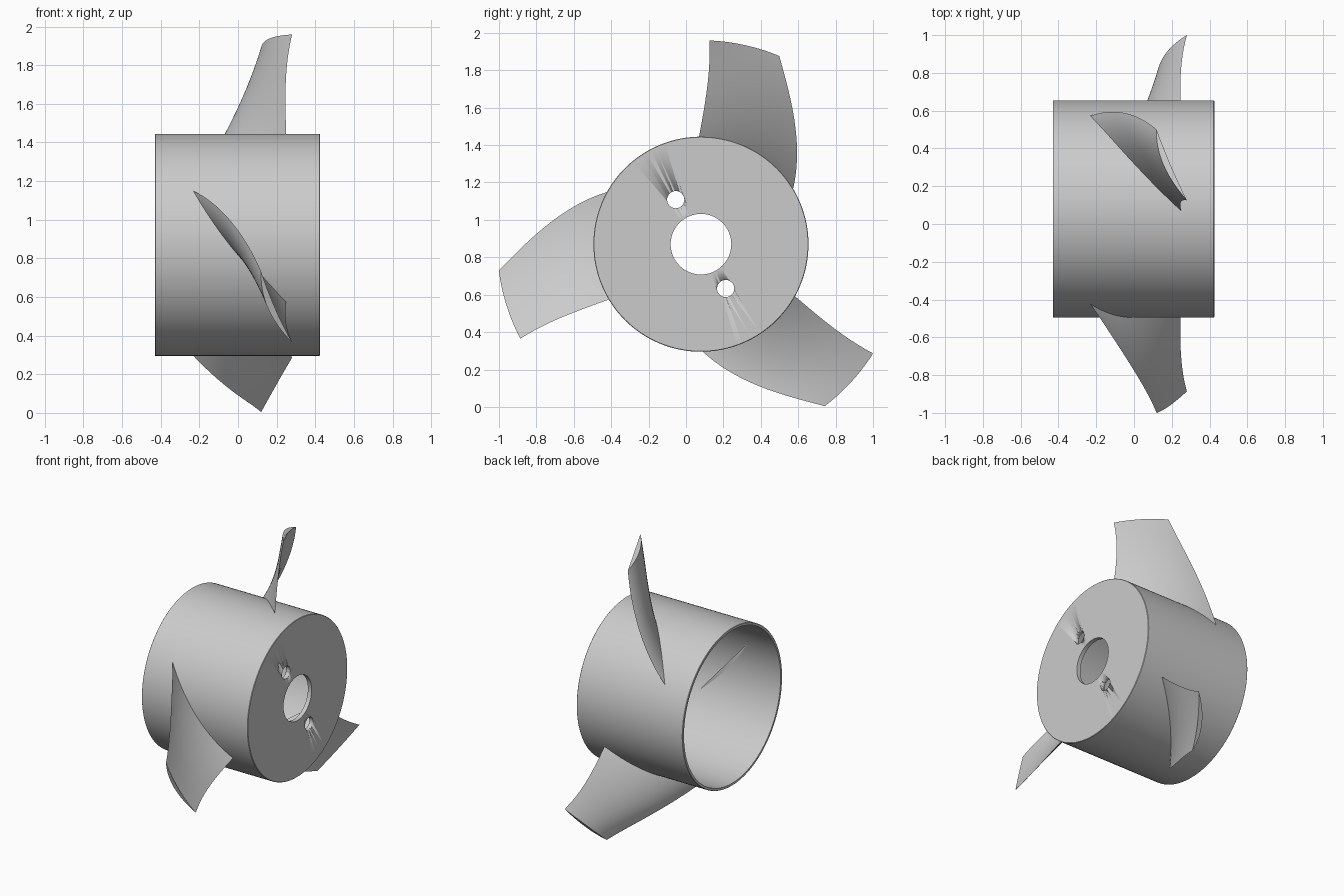
import bpy, bmesh, math
from mathutils import Matrix

if "Cube" in bpy.data.objects:
    bpy.data.objects.remove(bpy.data.objects["Cube"])

CY, CZ = 0.08, 0.87          # shaft axis position in y and z


def finish(name, bm, angle=35):
    bmesh.ops.recalc_face_normals(bm, faces=bm.faces[:])
    me = bpy.data.meshes.new(name)
    bm.to_mesh(me)
    bm.free()
    ob = bpy.data.objects.new(name, me)
    bpy.context.collection.objects.link(ob)
    bpy.ops.object.select_all(action='DESELECT')
    ob.select_set(True)
    bpy.context.view_layer.objects.active = ob
    bpy.ops.object.shade_smooth_by_angle(angle=math.radians(angle))
    return ob


def polar(x, r, deg):
    a = math.radians(deg)
    return (x, CY + r * math.cos(a), CZ + r * math.sin(a))


def grid_faces(bm, rows, closed):
    n = len(rows[0])
    pairs = list(zip(rows, rows[1:]))
    if closed:
        pairs.append((rows[-1], rows[0]))
    for a, b in pairs:
        for j in range(n):
            k = (j + 1) % n
            bm.faces.new((a[j], a[k], b[k], b[j]))


# Hub: a cup lathed round the x axis, open at -x, with a bored end plate at +x
profile = [(-0.43, 0.557), (-0.43, 0.573), (-0.428, 0.575), (0.422, 0.575),
           (0.425, 0.572), (0.425, 0.162), (0.395, 0.162), (0.395, 0.557)]
bm = bmesh.new()
SEG = 128
rows = [[bm.verts.new(polar(x, r, 360 * i / SEG)) for x, r in profile]
        for i in range(SEG)]
grid_faces(bm, rows, True)
hub = finish("hub", bm)

# Two small bolt holes through the end plate
for i, (y, z) in enumerate([(-0.055, 1.108), (0.212, 0.633)]):
    bm = bmesh.new()
    bmesh.ops.create_cone(bm, cap_ends=True, segments=40, radius1=0.046,
                          radius2=0.046, depth=0.3,
                          matrix=Matrix.Translation((0.42, y, z))
                          @ Matrix.Rotation(math.pi / 2, 4, 'Y'))
    cutter = finish(f"bolt_hole_cutter_{i + 1}", bm)
    cutter.hide_render = True
    bpy.context.view_layer.objects.active = hub
    mod = hub.modifiers.new("bolt_hole", 'BOOLEAN')
    mod.operation, mod.solver, mod.object = 'DIFFERENCE', 'EXACT', cutter
    bpy.ops.object.modifier_apply(modifier=mod.name)
    bpy.data.objects.remove(cutter)

# Blade stations: radius, then angle and x of the two edges
stations = [(0.565, 91.2, 0.25, 30.0, -0.24),
            (0.70, 89.0, 0.246, 42.8, -0.12),
            (0.89, 87.5, 0.25, 57.0, 0.02),
            (1.09, 87.6, 0.28, 67.4, 0.12)]


def station_at(r):
    """Smooth cubic blend through the four stations."""
    out = [0.0] * 4
    for i, s in enumerate(stations):
        w = 1.0
        for j, t in enumerate(stations):
            if i != j:
                w *= (r - t[0]) / (s[0] - t[0])
        out = [o + w * v for o, v in zip(out, s[1:])]
    return out


# Three blades: twisted, flat on the +x side and bulging on the -x side
SPAN, CHORD = 20, 20
for b in range(3):
    bm = bmesh.new()
    rows = []
    for i in range(SPAN + 1):
        r = 0.565 + 0.525 * i / SPAN
        a0, x0, a1, x1 = station_at(r)
        loop = []
        for j in range(2 * CHORD):
            t = j / CHORD if j <= CHORD else 2 - j / CHORD
            bulge = 0.045 if j <= CHORD else 0.008
            x = x0 + (x1 - x0) * t - bulge * 4 * t * (1 - t)
            loop.append(bm.verts.new(polar(x, r, a0 + (a1 - a0) * t - 120 * b)))
        rows.append(loop)
    grid_faces(bm, rows, False)
    bm.faces.new(rows[0])
    bm.faces.new(rows[-1])
    finish(f"blade_{b + 1}", bm, 25)
